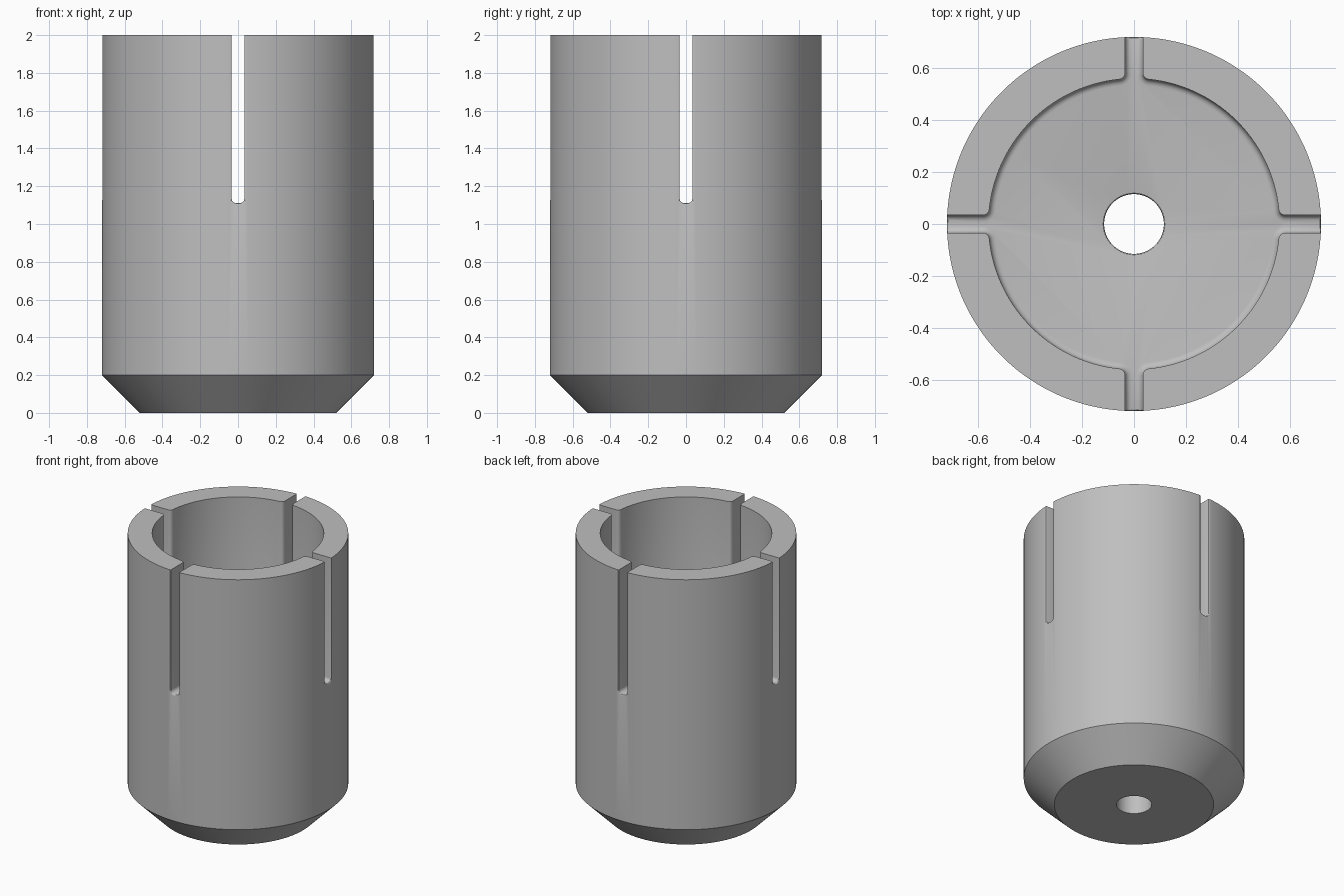
import bpy, bmesh
from math import sin, cos, pi, sqrt, atan2, hypot, radians
from mathutils import Matrix

cube = bpy.data.objects.get("Cube")
if cube:
    bpy.data.objects.remove(cube)

OUTER, BASE, BORE, HOLE = 0.72, 0.52, 0.56, 0.115
HEIGHT, CHAMFER, FLOOR = 2.0, 0.2, 1.11
SLOT, FILLET, ROUND = 0.034, 0.025, 0.012
SEGMENTS = 128

grey = bpy.data.materials.new("plain grey")
grey.use_nodes = True
colour = (0.52, 0.52, 0.52, 1)
grey.diffuse_color = colour
grey.node_tree.nodes["Principled BSDF"].inputs["Base Color"].default_value = colour


def make_object(name, bm):
    bmesh.ops.recalc_face_normals(bm, faces=bm.faces[:])
    mesh = bpy.data.meshes.new(name)
    bm.to_mesh(mesh)
    bm.free()
    mesh.materials.append(grey)
    obj = bpy.data.objects.new(name, mesh)
    bpy.context.collection.objects.link(obj)
    return obj


# Turned body: chamfered foot, straight wall and a centre hole
bm = bmesh.new()
profile = [(HOLE, 0), (BASE, 0), (OUTER, CHAMFER), (OUTER, HEIGHT), (HOLE, HEIGHT)]
rings = []
for i in range(SEGMENTS):
    a = 2 * pi * (i + 0.5) / SEGMENTS
    rings.append([bm.verts.new((r * cos(a), r * sin(a), z)) for r, z in profile])
for i in range(SEGMENTS):
    here, after = rings[i], rings[(i + 1) % SEGMENTS]
    for j in range(len(profile)):
        k = (j + 1) % len(profile)
        bm.faces.new((here[j], after[j], after[k], here[k]))
body = make_object("slotted_cup", bm)

# Cavity cutter: round bore joined to four slots with rounded mouths
side = SLOT + FILLET
centre = sqrt((BORE + FILLET) ** 2 - side ** 2)
phi = atan2(side, centre)
half = [(OUTER + 0.2, SLOT)]
for i in range(6):
    a = 1.5 * pi + (phi - pi / 2) * i / 5
    half.append((centre + FILLET * cos(a), side + FILLET * sin(a)))
arc = [phi + (pi / 2 - 2 * phi) * i / 28 for i in range(1, 28)]
quarter = half + [(BORE * cos(a), BORE * sin(a)) for a in arc]
quarter += [(y, x) for x, y in reversed(half)]

bm = bmesh.new()
outline = []
for q in range(4):
    turn = Matrix.Rotation(q * pi / 2, 3, "Z")
    for x, y in quarter:
        outline.append(bm.verts.new(turn @ Matrix.Translation((x, y, FLOOR)).translation))
floor = bm.faces.new(outline)
rim = bmesh.ops.extrude_face_region(bm, geom=[floor], use_keep_orig=True)
top = [v for v in rim["geom"] if isinstance(v, bmesh.types.BMVert)]
bmesh.ops.translate(bm, verts=top, vec=(0, 0, HEIGHT - FLOOR + 0.2))
bmesh.ops.recalc_face_normals(bm, faces=bm.faces[:])
low = [e for e in bm.edges if all(v.co.z < FLOOR + 0.01 for v in e.verts)]
bmesh.ops.bevel(bm, geom=low, offset=FILLET, segments=4, profile=0.5, affect="EDGES")
cutter = make_object("cavity_cutter", bm)
cutter.hide_render = True

# Cut the cavity and bake the result
cut = body.modifiers.new("cavity", "BOOLEAN")
cut.operation, cut.object, cut.solver = "DIFFERENCE", cutter, "EXACT"
bpy.context.view_layer.update()
result = bpy.data.meshes.new_from_object(body.evaluated_get(bpy.context.evaluated_depsgraph_get()))
body.modifiers.clear()
body.data = result
bpy.data.objects.remove(cutter)

# Soften the outer slot edges and the upper edge of the hole
bm = bmesh.new()
bm.from_mesh(result)
bmesh.ops.remove_doubles(bm, verts=bm.verts[:], dist=0.0001)


def is_soft(edge):
    if len(edge.link_faces) != 2 or edge.calc_face_angle(0) < radians(25):
        return False
    radii = [hypot(v.co.x, v.co.y) for v in edge.verts]
    heights = [v.co.z for v in edge.verts]
    on_wall = min(radii) > OUTER - 0.005 and min(heights) > 1 and min(heights) < HEIGHT - 0.001
    on_hole = max(radii) < HOLE + 0.005 and min(heights) > FLOOR - 0.001
    return on_wall or on_hole


soft = [e for e in bm.edges if is_soft(e)]
bmesh.ops.bevel(bm, geom=soft, offset=ROUND, segments=3, profile=0.5, affect="EDGES", clamp_overlap=True)
bm.to_mesh(result)
bm.free()

bpy.context.view_layer.objects.active = body
body.select_set(True)
bpy.ops.object.shade_smooth_by_angle(angle=radians(30))
